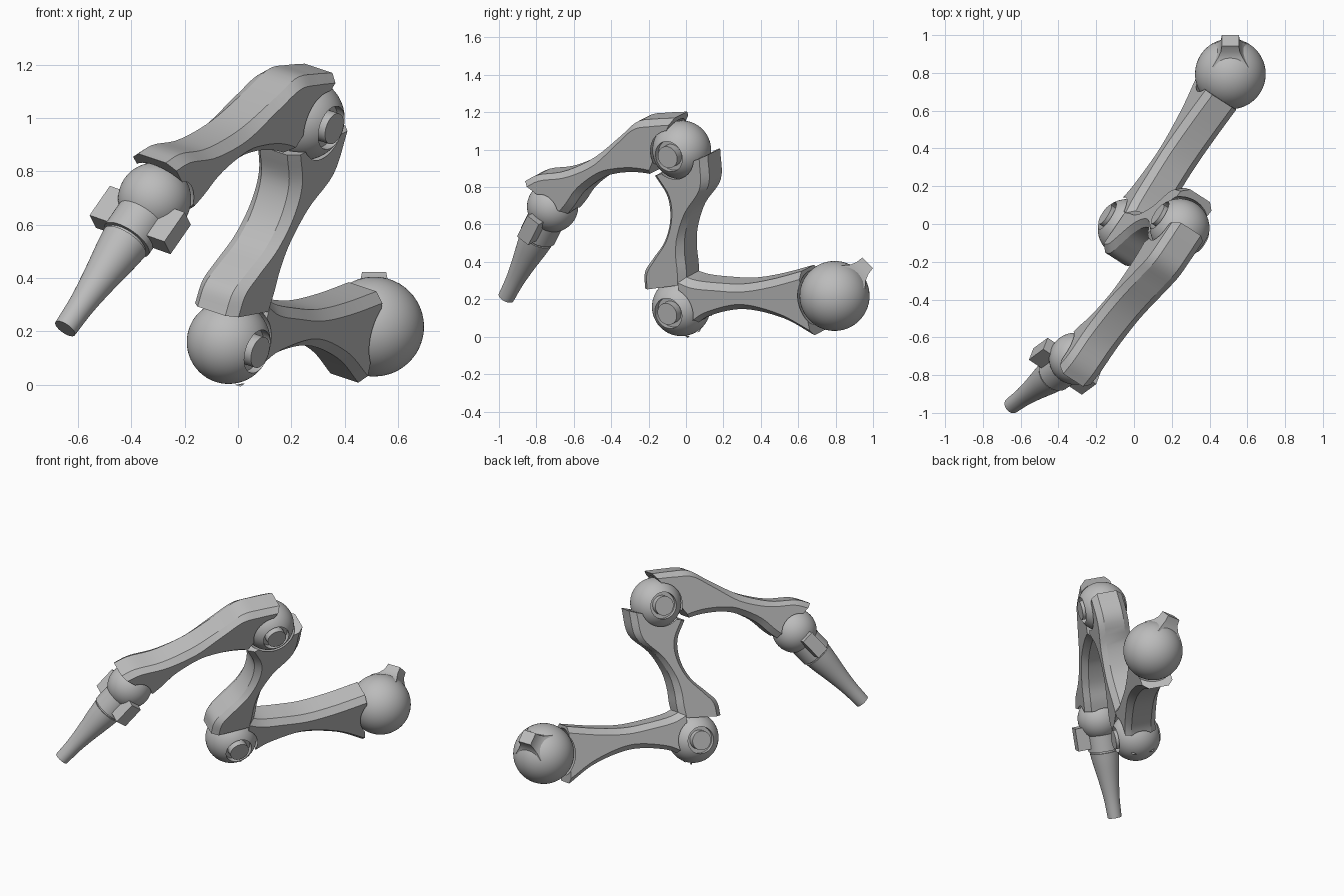
import bpy, bmesh, math
from mathutils import Vector, Matrix

cube = bpy.data.objects.get("Cube")
if cube:
    bpy.data.objects.remove(cube, do_unlink=True)

# One grey for the whole arm
grey = bpy.data.materials.new("plain grey")
grey.use_nodes = True
grey.diffuse_color = (0.5, 0.5, 0.5, 1)
grey.node_tree.nodes["Principled BSDF"].inputs["Base Color"].default_value = (0.5, 0.5, 0.5, 1)

# The arm lies in one tilted plane: local x, y in the plane, local z along the hinges
hinge = Vector((0.81, -0.52, -0.267)).normalized()
along = Vector((0.52, 0.81, 0)).normalized()
rise = hinge.cross(along)
ARM = Matrix((along, rise, hinge)).transposed().to_4x4()
ARM.translation = (-0.035, -0.025, 0.16)

# Joint centres in the arm plane, with radii
BASE = (Vector((0.984, 0.06, 0)), 0.187)
LOWER = (Vector((0, 0, 0)), 0.157)
UPPER = (Vector((0.152, 0.87, 0)), 0.157)
WRIST = (Vector((-0.729, 0.553, -0.01)), 0.137)


def add_object(name, bm, matrix=ARM):
    bmesh.ops.recalc_face_normals(bm, faces=bm.faces)
    mesh = bpy.data.meshes.new(name)
    bm.to_mesh(mesh)
    bm.free()
    mesh.materials.append(grey)
    obj = bpy.data.objects.new(name, mesh)
    bpy.context.collection.objects.link(obj)
    obj.matrix_world = matrix
    return obj


def smooth(obj, degrees=25):
    bpy.ops.object.select_all(action="DESELECT")
    obj.select_set(True)
    bpy.context.view_layer.objects.active = obj
    bpy.ops.object.shade_smooth_by_angle(angle=math.radians(degrees))


def ball(name, joint, gap=0.0):
    bm = bmesh.new()
    bmesh.ops.create_uvsphere(bm, u_segments=64, v_segments=32, radius=joint[1] + gap,
                              matrix=Matrix.Translation(joint[0]))
    return add_object(name, bm)


def disc(name, centre, radius, low, high):
    bm = bmesh.new()
    place = Matrix.Translation(centre + Vector((0, 0, (low + high) / 2)))
    bmesh.ops.create_cone(bm, cap_ends=True, segments=48, radius1=radius, radius2=radius,
                          depth=high - low, matrix=place)
    return add_object(name, bm)


def cut(obj, cutters):
    for cutter in cutters:
        mod = obj.modifiers.new("cut", "BOOLEAN")
        mod.operation = "DIFFERENCE"
        mod.solver = "EXACT"
        mod.object = cutter
    bpy.context.view_layer.update()
    result = obj.evaluated_get(bpy.context.evaluated_depsgraph_get())
    mesh = bpy.data.meshes.new_from_object(result)
    obj.modifiers.clear()
    obj.data = mesh
    for cutter in cutters:
        bpy.data.objects.remove(cutter, do_unlink=True)


def spline(points, count):
    """Resample a smooth curve through the points."""
    pts = [Vector(p) for p in points]
    pts = [2 * pts[0] - pts[1]] + pts + [2 * pts[-1] - pts[-2]]
    out = []
    for i in range(count):
        s = i / (count - 1) * (len(pts) - 3)
        k = min(int(s), len(pts) - 4)
        t = s - k
        a, b, c, d = pts[k:k + 4]
        out.append(0.5 * (2 * b + (c - a) * t + (2 * a - 5 * b + 4 * c - d) * t ** 2
                          + (3 * b - a - 3 * c + d) * t ** 3))
    return out


def link(name, outer, inner, joints, half=0.1, chamfer=0.036):
    """Chamfered bar between two edge curves, hollowed around its joints."""
    bm = bmesh.new()
    rings = []
    for p, q in zip(spline(outer, 31), spline(inner, 31)):
        step = (q - p).normalized() * chamfer
        flat = half - chamfer
        ring = [(p, -flat), (p, flat), (p + step, half), (q - step, half),
                (q, flat), (q, -flat), (q - step, -half), (p + step, -half)]
        rings.append([bm.verts.new((c.x, c.y, z)) for c, z in ring])
    for r, s in zip(rings, rings[1:]):
        for i in range(8):
            j = (i + 1) % 8
            bm.faces.new((r[i], r[j], s[j], s[i]))
    bm.faces.new(rings[0])
    bm.faces.new(rings[-1])
    obj = add_object(name, bm)
    cut(obj, [ball("cutter", j, 0.011) for j in joints])
    smooth(obj)


# Ball joints; the two elbows have a recessed hinge cap on each side
smooth(ball("base_ball", BASE))
smooth(ball("wrist_ball", WRIST))
for label, joint in (("lower", LOWER), ("upper", UPPER)):
    elbow = ball(label + "_elbow_ball", joint)
    cut(elbow, [disc("cutter", joint[0], 0.084, 0.1, 0.2),
                disc("cutter", joint[0], 0.084, -0.2, -0.1)])
    smooth(elbow)
    smooth(disc(label + "_hinge_pin", joint[0], 0.06, -0.146, 0.146))

# Three links
link("base_link",
     [(0.07, 0.195), (0.16, 0.165), (0.30, 0.15), (0.46, 0.145), (0.64, 0.17), (0.84, 0.215)],
     [(0.05, -0.155), (0.11, -0.09), (0.22, -0.03), (0.44, 0.005), (0.68, -0.045), (0.862, -0.14)],
     (LOWER, BASE))
link("middle_link",
     [(-0.17, 0.12), (-0.155, 0.21), (-0.09, 0.285), (0.0, 0.38), (0.055, 0.5),
      (0.06, 0.63), (0.0, 0.745)],
     [(0.1, 0.15), (0.11, 0.23), (0.115, 0.32), (0.14, 0.43), (0.21, 0.56),
      (0.33, 0.69), (0.355, 0.86)],
     (LOWER, UPPER))
link("top_link",
     [(0.18, 1.065), (0.06, 1.06), (-0.06, 1.045), (-0.18, 0.965), (-0.37, 0.845),
      (-0.57, 0.77), (-0.74, 0.75), (-0.83, 0.715)],
     [(-0.03, 0.755), (-0.08, 0.762), (-0.14, 0.765), (-0.23, 0.76), (-0.33, 0.735),
      (-0.46, 0.66), (-0.54, 0.58), (-0.59, 0.535)],
     (UPPER, WRIST))

# Nozzle turned about its own axis, which becomes local z
axis = Vector((-0.389, -0.506, -0.013)).normalized()
side = Vector((0, 0, 1))
side = (side - axis * side.dot(axis)).normalized()
turn = Matrix((side, axis.cross(side), axis)).transposed().to_4x4()
NOZZLE = ARM @ Matrix.Translation(WRIST[0]) @ turn


def lathe(name, profile):
    bm = bmesh.new()
    verts = [bm.verts.new((r, 0, z)) for r, z in profile]
    edges = [bm.edges.new(pair) for pair in zip(verts, verts[1:])]
    bmesh.ops.spin(bm, geom=verts + edges, cent=(0, 0, 0), axis=(0, 0, 1),
                   angle=math.tau, steps=48)
    bmesh.ops.remove_doubles(bm, verts=bm.verts, dist=0.0001)
    smooth(add_object(name, bm, NOZZLE))


lathe("wrist_collar", [(0, 0.02), (0.1, 0.02), (0.1, 0.2), (0, 0.2)])
taper = [(p.x, p.y) for p in spline([(0.093, 0.212), (0.084, 0.28), (0.065, 0.4),
                                     (0.05, 0.52), (0.044, 0.64)], 17)]
lathe("nozzle", [(0, 0.19), (0.083, 0.19), (0.083, 0.212)] + taper + [(0, 0.64)])

# Blocks on both sides of the collar
for label, sign in (("left", 1), ("right", -1)):
    bm = bmesh.new()
    place = Matrix.Translation((sign * 0.12, 0, 0.103)) @ Matrix.Diagonal((0.11, 0.08, 0.145, 1))
    bmesh.ops.create_cube(bm, size=1, matrix=place)
    add_object(label + "_collar_block", bm, NOZZLE)

# Flared stub on the base ball, pointing back and up
bm = bmesh.new()
rings = []
for width, depth, z in ((0.19, 0.18, 0.14), (0.135, 0.12, 0.175), (0.1, 0.09, 0.21), (0.09, 0.08, 0.25)):
    rings.append([bm.verts.new((sx * width / 2, sy * depth / 2, z))
                  for sx, sy in ((-1, -1), (1, -1), (1, 1), (-1, 1))])
for r, s in zip(rings, rings[1:]):
    for i in range(4):
        j = (i + 1) % 4
        bm.faces.new((r[i], r[j], s[j], s[i]))
bm.faces.new(rings[0])
bm.faces.new(rings[-1])
tilt = Matrix.Rotation(math.radians(-45), 4, "X")
smooth(add_object("base_stub", bm, Matrix.Translation(ARM @ BASE[0]) @ tilt))
